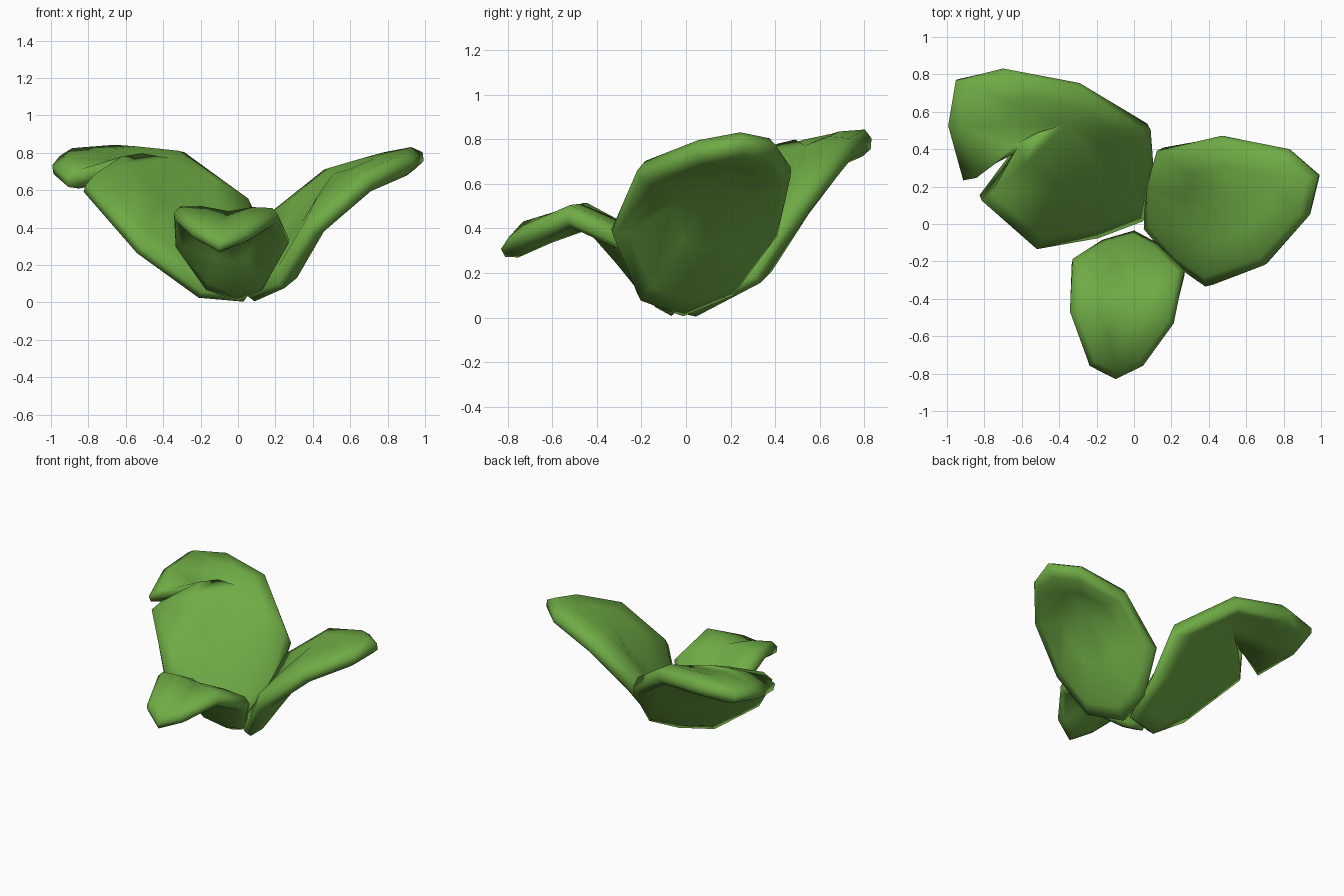
import bpy, bmesh
from mathutils import Vector

if "Cube" in bpy.data.objects:
    bpy.data.objects.remove(bpy.data.objects["Cube"])

green = bpy.data.materials.new("leaf_green")
green.diffuse_color = (0.16, 0.41, 0.06, 1)
green.use_nodes = True
green.node_tree.nodes["Principled BSDF"].inputs["Base Color"].default_value = green.diffuse_color


def leaf(name, rim, centre, bulge, thickness):
    """Thick leaf: rings shrink from the rim to the centre, thinner at the rim."""
    bm = bmesh.new()
    rim, c = [Vector(p) for p in rim], Vector(centre)
    rings = []
    for s in (1, 0.88, 0.5):
        lift = Vector((0, 0, bulge * 4 * s * (1 - s)))
        rings.append([bm.verts.new(c.lerp(p, s) + lift) for p in rim])
    mid = bm.verts.new(c)
    n = len(rim)
    for i in range(n):
        j = (i + 1) % n
        for a, b in zip(rings, rings[1:]):
            bm.faces.new((a[i], a[j], b[j], b[i]))
        bm.faces.new((rings[-1][i], rings[-1][j], mid))
    bmesh.ops.recalc_face_normals(bm, faces=bm.faces)
    for f in bm.faces:
        f.smooth = True
    mesh = bpy.data.meshes.new(name)
    bm.to_mesh(mesh)
    bm.free()
    mesh.materials.append(green)
    ob = bpy.data.objects.new(name, mesh)
    bpy.context.collection.objects.link(ob)
    # full thickness inside, thin at the rim
    body = ob.vertex_groups.new(name="body")
    body.add(list(range(n, len(mesh.vertices))), 1.0, 'REPLACE')
    mod = ob.modifiers.new("thickness", 'SOLIDIFY')
    mod.thickness, mod.offset = thickness, 0
    mod.vertex_group, mod.thickness_vertex_group = "body", 0.4
    return ob


# right leaf, steep at the base and flatter towards the tip
leaf("right_leaf", [
    (0.07, -0.02, 0.02), (0.23, -0.21, 0.09), (0.40, -0.33, 0.38), (0.71, -0.21, 0.64),
    (0.94, 0.05, 0.74), (0.99, 0.26, 0.78), (0.83, 0.40, 0.75), (0.48, 0.47, 0.65),
    (0.14, 0.40, 0.38), (0.08, 0.20, 0.11)], (0.54, 0.16, 0.64), 0.02, 0.12)

# small front leaf, tip folded down
leaf("front_leaf", [
    (0.00, -0.05, 0.02), (0.13, -0.12, 0.08), (0.27, -0.26, 0.33), (0.21, -0.53, 0.45),
    (0.05, -0.75, 0.35), (-0.10, -0.82, 0.29), (-0.24, -0.75, 0.37), (-0.34, -0.47, 0.46),
    (-0.33, -0.20, 0.31), (-0.17, -0.10, 0.08)], (-0.05, -0.43, 0.44), 0.015, 0.10)

# large back left leaf with a notch
leaf("left_leaf", [
    (0.04, 0.03, 0.02), (0.09, 0.32, 0.17), (0.08, 0.52, 0.47), (-0.30, 0.75, 0.74),
    (-0.70, 0.83, 0.78), (-0.95, 0.77, 0.76), (-0.99, 0.53, 0.71), (-0.91, 0.24, 0.64),
    (-0.64, 0.39, 0.71), (-0.82, 0.14, 0.61), (-0.53, -0.12, 0.28), (-0.20, -0.06, 0.04)],
    (-0.38, 0.56, 0.72), 0.025, 0.12)
